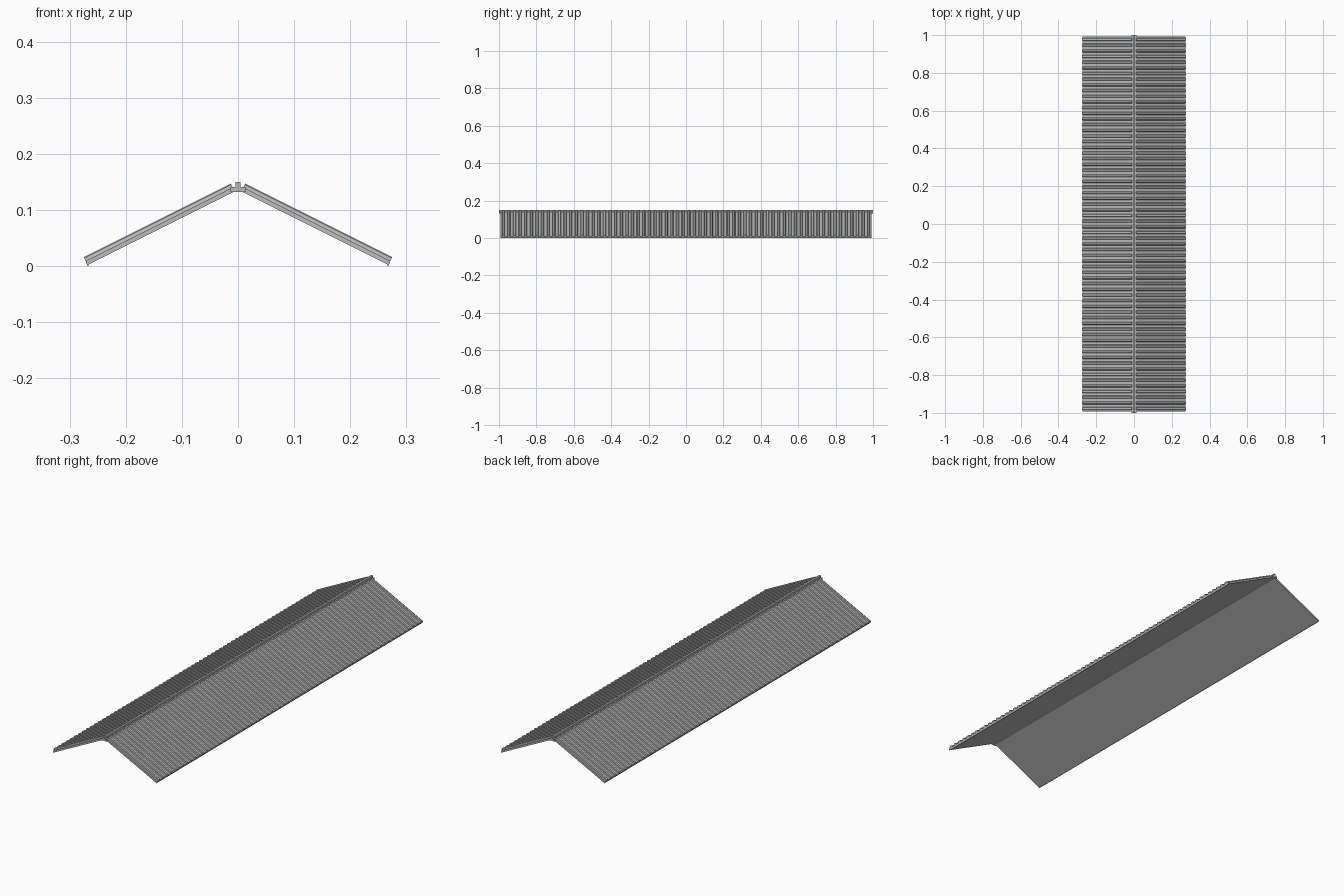
import bpy
import bmesh
import math
from mathutils import Vector

cube = bpy.data.objects.get("Cube")
if cube:
    bpy.data.objects.remove(cube, do_unlink=True)

grey = bpy.data.materials.new("roof grey")
grey.use_nodes = True
colour = (0.5, 0.5, 0.5, 1)
grey.diffuse_color = colour
grey.node_tree.nodes["Principled BSDF"].inputs["Base Color"].default_value = colour


def extrude_profile(name, points, offset):
    """Sweep a closed outline along an offset vector into a solid."""
    bm = bmesh.new()
    face = bm.faces.new([bm.verts.new(p) for p in points])
    swept = bmesh.ops.extrude_face_region(bm, geom=[face])
    moved = [v for v in swept["geom"] if isinstance(v, bmesh.types.BMVert)]
    bmesh.ops.translate(bm, vec=offset, verts=moved)
    bmesh.ops.recalc_face_normals(bm, faces=bm.faces)
    mesh = bpy.data.meshes.new(name)
    bm.to_mesh(mesh)
    bm.free()
    mesh.materials.append(grey)
    obj = bpy.data.objects.new(name, mesh)
    bpy.context.collection.objects.link(obj)
    return obj


# Corrugated sheets: flat underside, chamfered ribs running down the slope
RIBS = 66
HALF_LENGTH = 0.992
PITCH = 2 * HALF_LENGTH / RIBS
VALLEY, SHOULDER, CREST = 0.008, 0.0135, 0.0155
rib = [(0.0, VALLEY), (0.24, VALLEY), (0.28, SHOULDER), (0.36, CREST),
       (0.64, CREST), (0.72, SHOULDER), (0.76, VALLEY)]

for side, name in ((1, "left_roof_sheet"), (-1, "right_roof_sheet")):
    eave = Vector((side * 0.268, 0, 0.002))
    ridge = Vector((side * 0.006, 0, 0.133))
    slope = ridge - eave
    normal = Vector((-side * slope.z, 0, abs(slope.x))).normalized()
    normal.x = side * abs(normal.x)
    outline = [(-HALF_LENGTH, 0)]
    for i in range(RIBS):
        outline += [(-HALF_LENGTH + (i + t) * PITCH, h) for t, h in rib]
    outline += [(HALF_LENGTH, VALLEY), (HALF_LENGTH, 0)]
    points = [eave + normal * h + Vector((0, y, 0)) for y, h in outline]
    extrude_profile(name, points, slope)

# Ridge beam: inverted T section along the whole roof
half = [(0.013, 0.132), (0.013, 0.141), (0.0045, 0.141), (0.0045, 0.15)]
section = half + [(-x, z) for x, z in reversed(half)]
extrude_profile("ridge_beam", [(x, -1, z) for x, z in section], Vector((0, 2, 0)))

# Eave edge strips closing the foot of each sheet
for side, name in ((1, "left_eave_strip"), (-1, "right_eave_strip")):
    strip = [(0.268, 0), (0.2715, 0.0075), (0.2695, 0.0085), (0.266, 0.001)]
    extrude_profile(name, [(side * x, -HALF_LENGTH, z) for x, z in strip],
                    Vector((0, 2 * HALF_LENGTH, 0)))
